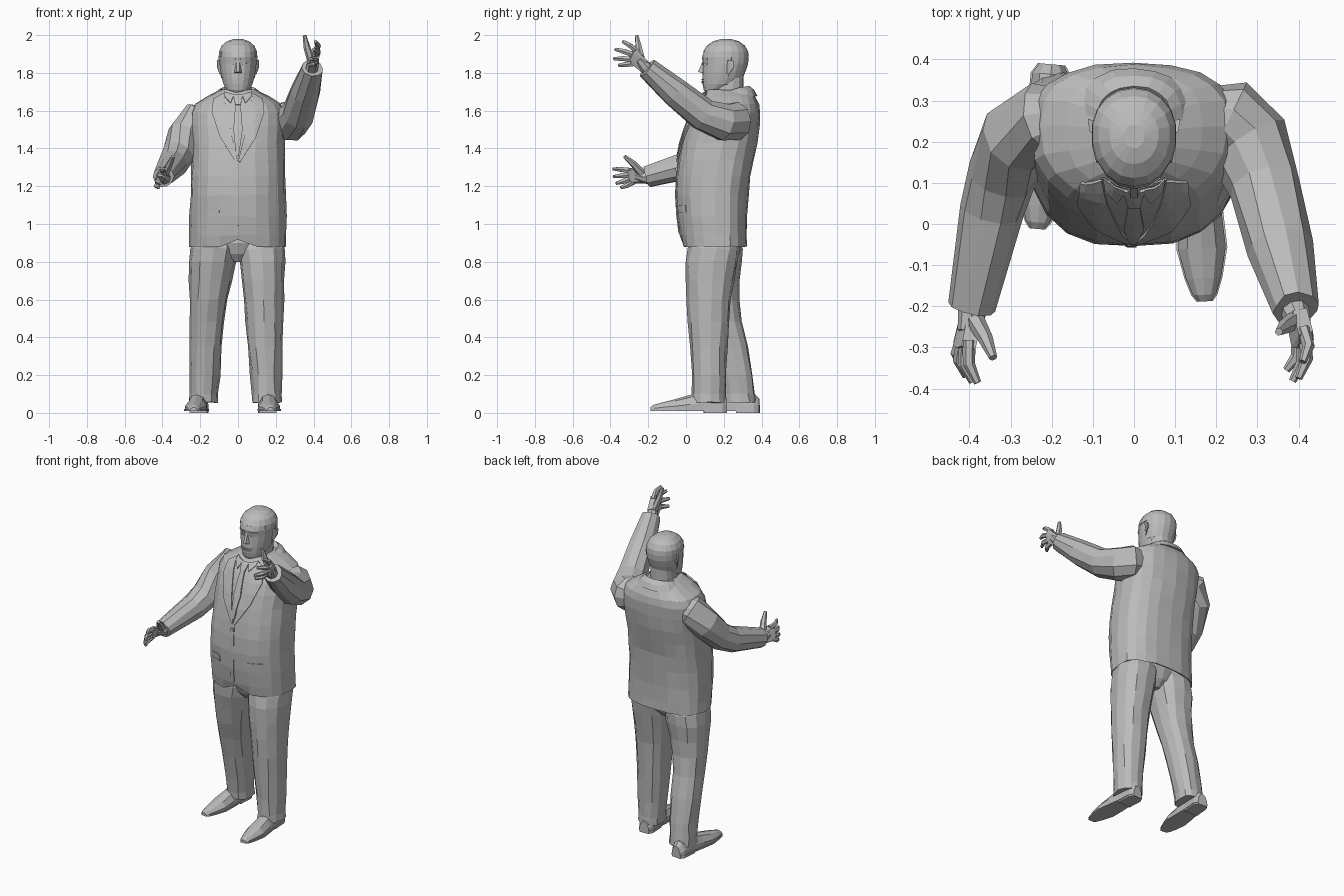
import bpy, bmesh, math, random
from mathutils import Vector
from mathutils.bvhtree import BVHTree

random.seed(4)
if "Cube" in bpy.data.objects:
    bpy.data.objects.remove(bpy.data.objects["Cube"], do_unlink=True)

grey = bpy.data.materials.new("plain_grey")
grey.use_nodes = True
color = (0.5, 0.5, 0.5, 1)
grey.diffuse_color = color
grey.node_tree.nodes["Principled BSDF"].inputs["Base Color"].default_value = color


def finish(name, bm):
    bmesh.ops.recalc_face_normals(bm, faces=bm.faces)
    mesh = bpy.data.meshes.new(name)
    bm.to_mesh(mesh)
    bm.free()
    mesh.materials.append(grey)
    obj = bpy.data.objects.new(name, mesh)
    bpy.context.collection.objects.link(obj)
    return obj


def loft(name, rings, crumple=0):
    """Skin a list of closed rings; crumple gives cloth an uneven surface."""
    bm = bmesh.new()
    rows = []
    for ring in rings:
        rows.append([bm.verts.new(p + Vector([random.uniform(-crumple, crumple) for _ in "xyz"]))
                     for p in ring])
    for low, high in zip(rows, rows[1:]):
        for i in range(len(low)):
            j = (i + 1) % len(low)
            bm.faces.new((low[i], low[j], high[j], high[i]))
    bm.faces.new(rows[0])
    bm.faces.new(rows[-1])
    return finish(name, bm)


def oval(z, cx, rx, front, back, n=20, power=0.85, tilt=0, back_power=0.85):
    """Level ring, widest slightly behind its middle; point 0 faces front."""
    cy = front + 0.55 * (back - front)
    ring = []
    for i in range(n):
        a = math.tau * i / n
        s, c = math.sin(a), math.cos(a)
        x = cx + rx * math.copysign(abs(s) ** power, s)
        y = cy - abs(c) ** power * (cy - front) if c > 0 else cy + abs(c) ** back_power * (back - cy)
        ring.append(Vector((x, y, z + tilt * (y - cy))))
    return ring


def tube(name, path, radii, n=10, crumple=0):
    """Round limb along a path with one radius per point."""
    pts = [Vector(p) for p in path]
    rings = []
    for i, p in enumerate(pts):
        d = (pts[min(i + 1, len(pts) - 1)] - pts[max(i - 1, 0)]).normalized()
        u = d.cross(Vector((0, 0, 1))).normalized()
        v = d.cross(u)
        rings.append([p + radii[i] * (u * math.cos(math.tau * k / n) + v * math.sin(math.tau * k / n))
                      for k in range(n)])
    return loft(name, rings, crumple)


def hull(name, points):
    bm = bmesh.new()
    for p in points:
        bm.verts.new(p)
    out = bmesh.ops.convex_hull(bm, input=bm.verts)
    bmesh.ops.delete(bm, geom=list(set(out["geom_interior"] + out["geom_unused"])), context="VERTS")
    return finish(name, bm)


def surface(obj):
    return BVHTree.FromPolygons([v.co for v in obj.data.vertices],
                                [p.vertices for p in obj.data.polygons])


def drape(name, tree, left, right, lift=0.006, thick=0.009, cols=4, steps=4):
    """Lay a thin panel, bounded by two x-z edges, on the front of a surface."""
    bm = bmesh.new()
    rows = []
    for k in range((len(left) - 1) * steps + 1):
        i = min(k // steps, len(left) - 2)
        t = k / steps - i
        a = Vector(left[i]).lerp(Vector(left[i + 1]), t)
        b = Vector(right[i]).lerp(Vector(right[i + 1]), t)
        row = []
        for c in range(cols + 1):
            x, z = a.lerp(b, c / cols)
            hit = tree.ray_cast(Vector((x, -1, z)), Vector((0, 1, 0)))[0]
            row.append(bm.verts.new((x, (hit.y if hit else 0.12) - lift, z)))
        rows.append(row)
    for r, s in zip(rows, rows[1:]):
        for c in range(cols):
            bm.faces.new((r[c], r[c + 1], s[c + 1], s[c]))
    obj = finish(name, bm)
    mod = obj.modifiers.new("thickness", "SOLIDIFY")
    mod.thickness, mod.offset = thick, 0
    return obj


# Jacket body, with a turned-in hem and a small notch at the front
body = [(.95, .235, .02, .3), (.89, .245, -.005, .31), (.88, .258, -.02, .322), (.94, .257, -.032, .322),
        (1.04, .256, -.047, .325), (1.15, .252, -.055, .33), (1.25, .25, -.053, .342),
        (1.34, .247, -.042, .358), (1.43, .246, -.022, .376), (1.52, .25, .004, .388),
        (1.59, .25, .032, .39), (1.635, .228, .056, .385), (1.675, .165, .083, .367), (1.71, .095, .11, .33)]
rings = [oval(z, 0, rx, f, b, back_power=.7) for z, rx, f, b in body]
for ring in rings[1:3]:
    ring[0].z += .04
jacket = loft("jacket", rings, .003)
chest = surface(jacket)

# Shirt, tie, lapels, front edge, pockets and button
drape("shirt_front", chest, [(-.08, 1.69), (-.055, 1.55), (-.012, 1.35)],
      [(.08, 1.69), (.055, 1.55), (.0, 1.35)], .003, .005)
drape("tie", chest, [(-.014, 1.63), (-.024, 1.5), (-.01, 1.36)],
      [(.014, 1.63), (.024, 1.5), (.004, 1.36)], .01)
drape("tie_knot", chest, [(-.026, 1.685), (-.014, 1.63)], [(.026, 1.685), (.014, 1.63)], .014)
for s, side in ((1, "left"), (-1, "right")):
    drape(side + "_lapel", chest, [(s * .078, 1.69), (s * .055, 1.58), (s * .032, 1.46), (0, 1.33)],
          [(s * .13, 1.66), (s * .138, 1.59), (s * .095, 1.46), (s * .014, 1.33)], .007)
    drape(side + "_collar_point", chest, [(s * .075, 1.7), (s * .02, 1.685)],
          [(s * .07, 1.675), (s * .04, 1.64)], .014, .006)
    drape(side + "_pocket_flap", chest, [(s * .1, 1.1), (s * .1, 1.06)],
          [(s * .18, 1.1), (s * .18, 1.06)], .002, .004)
drape("front_edge", chest, [(-.02, 1.34), (-.02, 1.14), (-.025, .95)],
      [(.006, 1.34), (.006, 1.14), (.0, .95)], .002, .005)
drape("button", chest, [(-.016, 1.3), (-.016, 1.28)], [(.002, 1.3), (.002, 1.28)], .007, .005, 2, 2)

# Jacket collar standing around the neck
loft("jacket_collar", [oval(1.665, 0, .145, .1, .378, tilt=.1), oval(1.695, 0, .118, .115, .362, tilt=.15),
                       oval(1.712, 0, .092, .13, .335, tilt=.22), oval(1.69, 0, .075, .14, .31, tilt=.2)], .002)
loft("neck", [oval(z, 0, rx, f, b, 14) for z, rx, f, b in
              ((1.62, .078, .12, .31), (1.7, .074, .125, .305), (1.8, .072, .15, .305))])

# Head
skull = [(1.692, .034, .106, .16), (1.71, .06, .094, .2), (1.74, .078, .088, .27), (1.775, .087, .086, .298),
         (1.81, .094, .088, .312), (1.85, .099, .09, .325), (1.885, .1, .085, .328), (1.912, .098, .094, .325),
         (1.942, .084, .114, .308), (1.964, .058, .147, .278), (1.975, .025, .185, .24)]
head = loft("head", [oval(z, 0, rx, f, b, 18, .95, back_power=.95) for z, rx, f, b in skull])
face = surface(head)

# Hair shell: the head faces above a sloping hairline
bm = bmesh.new()
bm.from_mesh(head.data)
bald = []
for f in bm.faces:
    mid = f.calc_center_median()
    if mid.z < (1.92 if mid.y < .15 else 1.89 if mid.y < .24 else 1.77):
        bald.append(f)
bmesh.ops.delete(bm, geom=bald, context="FACES")
hair = finish("hair", bm)
mod = hair.modifiers.new("thickness", "SOLIDIFY")
mod.thickness, mod.offset = .004, 1

# Facial features
hull("nose", [(-.008, .088, 1.862), (.008, .088, 1.862), (-.02, .09, 1.8), (.02, .09, 1.8),
              (-.008, .064, 1.806), (.008, .064, 1.806), (0, .1, 1.795)])
drape("upper_lip", face, [(-.032, 1.768), (-.03, 1.762)], [(.032, 1.768), (.03, 1.762)], .002, .006)
drape("lower_lip", face, [(-.028, 1.756), (-.02, 1.747)], [(.028, 1.756), (.02, 1.747)], .002, .006)
for s, side in ((1, "left"), (-1, "right")):
    drape(side + "_eye", face, [(s * .02, 1.851), (s * .024, 1.841)], [(s * .058, 1.851), (s * .054, 1.841)], .001, .004)
    drape(side + "_brow", face, [(s * .014, 1.876), (s * .016, 1.866)], [(s * .064, 1.876), (s * .064, 1.868)], .002, .005)
    hull(side + "_ear", [(s * x, y, z) for x, y, z in
                         ((.09, .215, 1.865), (.108, .225, 1.87), (.112, .255, 1.862), (.11, .25, 1.825),
                          (.097, .225, 1.792), (.088, .212, 1.8), (.09, .25, 1.85))])

# Sleeves: one arm raised, the other held low and forward
tube("left_sleeve", [(.15, .265, 1.55), (.225, .255, 1.545), (.278, .2, 1.54), (.318, .09, 1.58),
                     (.355, -.06, 1.7), (.394, -.205, 1.825)], (.07, .102, .104, .087, .08, .056), 10, .004)
tube("right_sleeve", [(-.14, .265, 1.56), (-.215, .255, 1.555), (-.285, .212, 1.47), (-.322, .12, 1.365),
                      (-.346, .03, 1.315), (-.394, -.205, 1.25)], (.06, .092, .094, .085, .08, .055), 10, .004)


def hand(side, wrist, knuckles, tips, thumb, across):
    """Palm hull, four bent fingers and a thumb; across is the palm thickness."""
    w, t = Vector(wrist), Vector(across)
    ks, ends = [Vector(k) for k in knuckles], [Vector(e) for e in tips]
    spread = (ks[0] - ks[-1]) * .42
    hull(side + "_palm", [p + q for p in ks + [w + spread, w - spread] for q in (t, -t)])
    tube(side + "_wrist", [w - (ks[1] - w) * .4, w, w.lerp(ks[1], .5)], (.036, .034, .024), 8)
    for k, e in zip(ks, ends):
        bend = k.lerp(e, .5) - t * .6
        tube(side + "_finger", [k.lerp(w, .2), bend, e], (.016, .015, .009), 6)
    tube(side + "_thumb", thumb, (.023, .018, .01), 6)


hand("left", (.395, -.22, 1.835),
     [(.418, -.265, 1.93), (.42, -.285, 1.908), (.412, -.298, 1.882), (.4, -.295, 1.853)],
     [(.41, -.335, 1.967), (.4, -.375, 1.925), (.385, -.382, 1.875), (.37, -.355, 1.84)],
     [(.39, -.235, 1.86), (.365, -.25, 1.935), (.352, -.262, 1.998)], (-.017, -.004, .005))
hand("right", (-.395, -.22, 1.25),
     [(-.402, -.3, 1.29), (-.415, -.305, 1.265), (-.422, -.3, 1.241), (-.422, -.29, 1.218)],
     [(-.38, -.386, 1.292), (-.392, -.384, 1.25), (-.408, -.37, 1.215), (-.42, -.345, 1.192)],
     [(-.385, -.235, 1.27), (-.36, -.28, 1.32), (-.342, -.325, 1.358)], (.017, -.004, .004))

# Trousers
legs = {"left": [(.95, .12, .11, .05, .27), (.87, .124, .122, .012, .285), (.8, .128, .122, -.002, .275),
                 (.7, .133, .114, -.002, .257), (.6, .137, .107, .002, .24), (.48, .14, .099, .012, .228),
                 (.35, .144, .092, .024, .218), (.2, .149, .083, .03, .212), (.1, .152, .076, .032, .208),
                 (.055, .153, .08, .03, .212)],
        "right": [(.95, -.12, .11, .05, .27), (.87, -.128, .124, .015, .298), (.8, -.136, .124, .02, .297),
                  (.7, -.146, .112, .045, .287), (.6, -.156, .1, .07, .282), (.48, -.165, .091, .105, .295),
                  (.35, -.171, .085, .14, .325), (.2, -.176, .08, .175, .355), (.1, -.182, .075, .195, .365),
                  (.055, -.185, .078, .195, .37)]}
for side, sections in legs.items():
    loft(side + "_trouser_leg", [oval(z, cx, rx, f, b, 12, .9) for z, cx, rx, f, b in sections], .004)
loft("trouser_seat", [oval(z, 0, rx, f, b, 12) for z, rx, f, b in
                      ((.8, .03, .08, .22), (.84, .1, .05, .26), (.9, .19, .03, .28), (.96, .2, .04, .27))])


# Shoes: upper lofted from heel to toe over a thin sole and heel block
def shoe(side, heel, toe):
    start, end = Vector(heel), Vector(toe)
    along = (end - start).normalized()
    out = Vector((-along.y, along.x, 0))
    stations = [(0, .03, .075), (.06, .045, .1), (.3, .046, .115), (.48, .053, .095), (.68, .058, .072),
                (.86, .042, .054), (.96, .028, .042), (1, .016, .03)]
    arch = [(-1, 0), (-1, .4), (-.6, .85), (0, 1), (.6, .85), (1, .4), (1, 0)]
    up = Vector((0, 0, 1))
    loft(side + "_shoe", [[start.lerp(end, t) + out * x * w + up * (.012 + z * (h - .012)) for x, z in arch]
                          for t, w, h in stations])
    loft(side + "_sole", [[start.lerp(end, t) + out * x * (w + .004) + up * z
                           for x, z in ((-1, .01), (-1, .02), (1, .02), (1, .01))] for t, w, h in stations])
    loft(side + "_heel", [[start.lerp(end, t) + out * x * w + up * z
                           for x, z in ((-1, 0), (-1, .012), (1, .012), (1, 0))] for t, w, h in stations[:3]])


shoe("left", (.15, .215, 0), (.172, -.188, 0))
shoe("right", (-.2, .388, 0), (-.235, -.012, 0))
